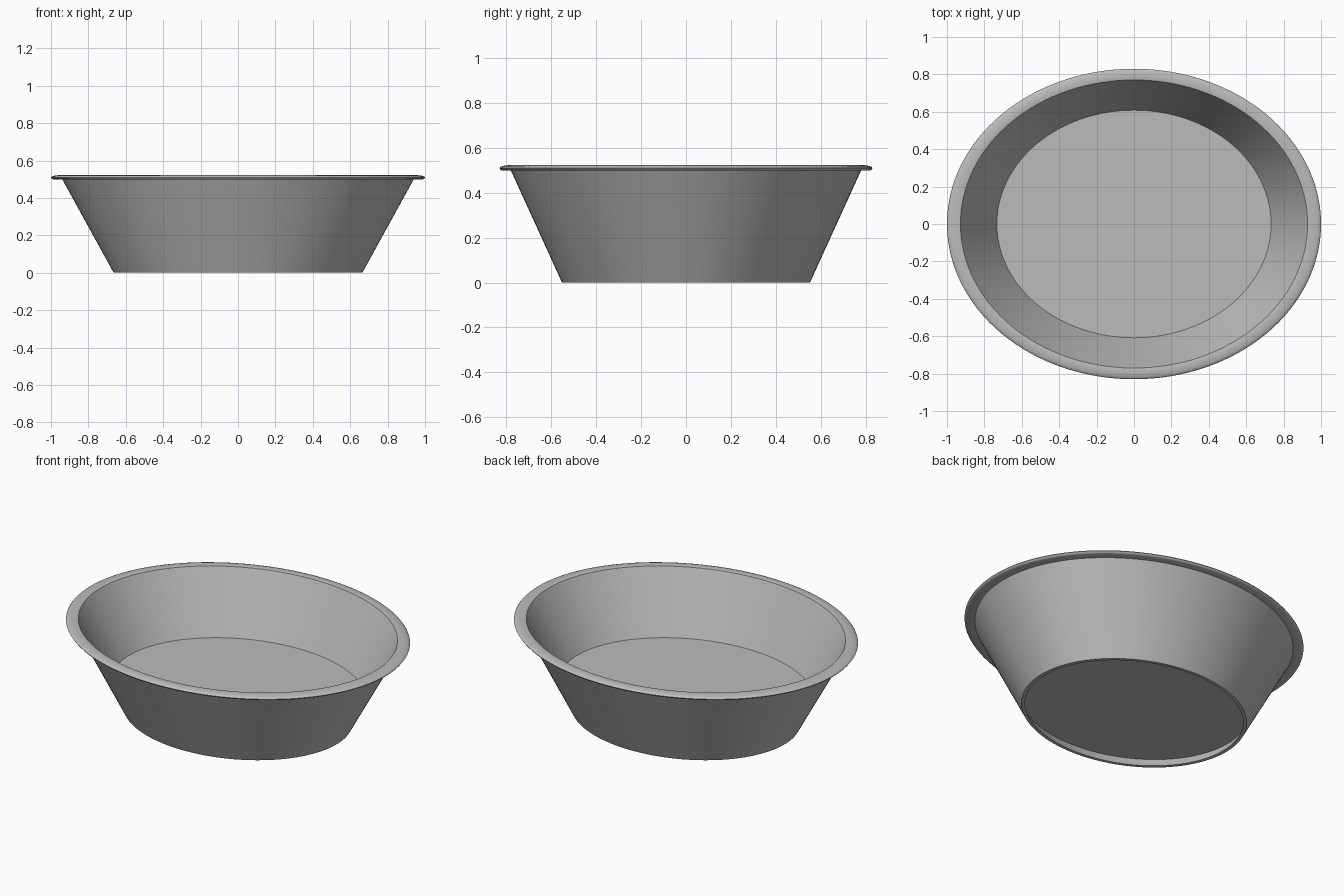
import bpy, bmesh, math

cube = bpy.data.objects.get("Cube")
if cube:
    bpy.data.objects.remove(cube, do_unlink=True)

SEGMENTS = 128
OVAL = 0.83          # depth of the oval relative to its width
FLARE = 0.55         # outward lean of the wall per unit of height
FOOT = 0.665         # outer radius at the ground


def wall(z, inset=0.0):
    """Point on the flared wall at height z."""
    return (FOOT + FLARE * z - inset, z)


def grey_material():
    mat = bpy.data.materials.new("plain grey")
    colour = (0.5, 0.5, 0.5, 1.0)
    mat.diffuse_color = colour
    mat.use_nodes = True
    mat.node_tree.nodes["Principled BSDF"].inputs["Base Color"].default_value = colour
    return mat


def oval_lathe(name, profile, mat):
    """Sweep a (radius, z) profile round an oval; ends are capped flat."""
    bm = bmesh.new()
    rings = []
    for r, z in profile:
        angles = [2 * math.pi * i / SEGMENTS for i in range(SEGMENTS)]
        rings.append([bm.verts.new((r * math.cos(a), r * OVAL * math.sin(a), z))
                      for a in angles])
    for low, high in zip(rings, rings[1:]):
        for i in range(SEGMENTS):
            j = (i + 1) % SEGMENTS
            bm.faces.new((low[i], low[j], high[j], high[i]))
    bm.faces.new(rings[0])
    bm.faces.new(rings[-1])
    bmesh.ops.recalc_face_normals(bm, faces=bm.faces)
    mesh = bpy.data.meshes.new(name)
    bm.to_mesh(mesh)
    bm.free()
    mesh.materials.append(mat)
    obj = bpy.data.objects.new(name, mesh)
    bpy.context.collection.objects.link(obj)
    bpy.ops.object.select_all(action="DESELECT")
    obj.select_set(True)
    bpy.context.view_layer.objects.active = obj
    bpy.ops.object.shade_smooth_by_angle(angle=math.radians(35))
    return obj


# Recessed underside, foot ring and outer wall
underside = [wall(0.055, 0.022), wall(0.0, 0.022), wall(0.0), wall(0.498)]
# Rolled rim with a rounded edge
rim = [(0.985, 0.498), (0.995, 0.502), (1.0, 0.509), (0.995, 0.515),
       (0.982, 0.519), (0.96, 0.522), (0.94, 0.522), (0.928, 0.52)]
# Inner wall down to the raised floor
inside = [(0.733, 0.165)]

oval_lathe("oval_basin", underside + rim + inside, grey_material())
